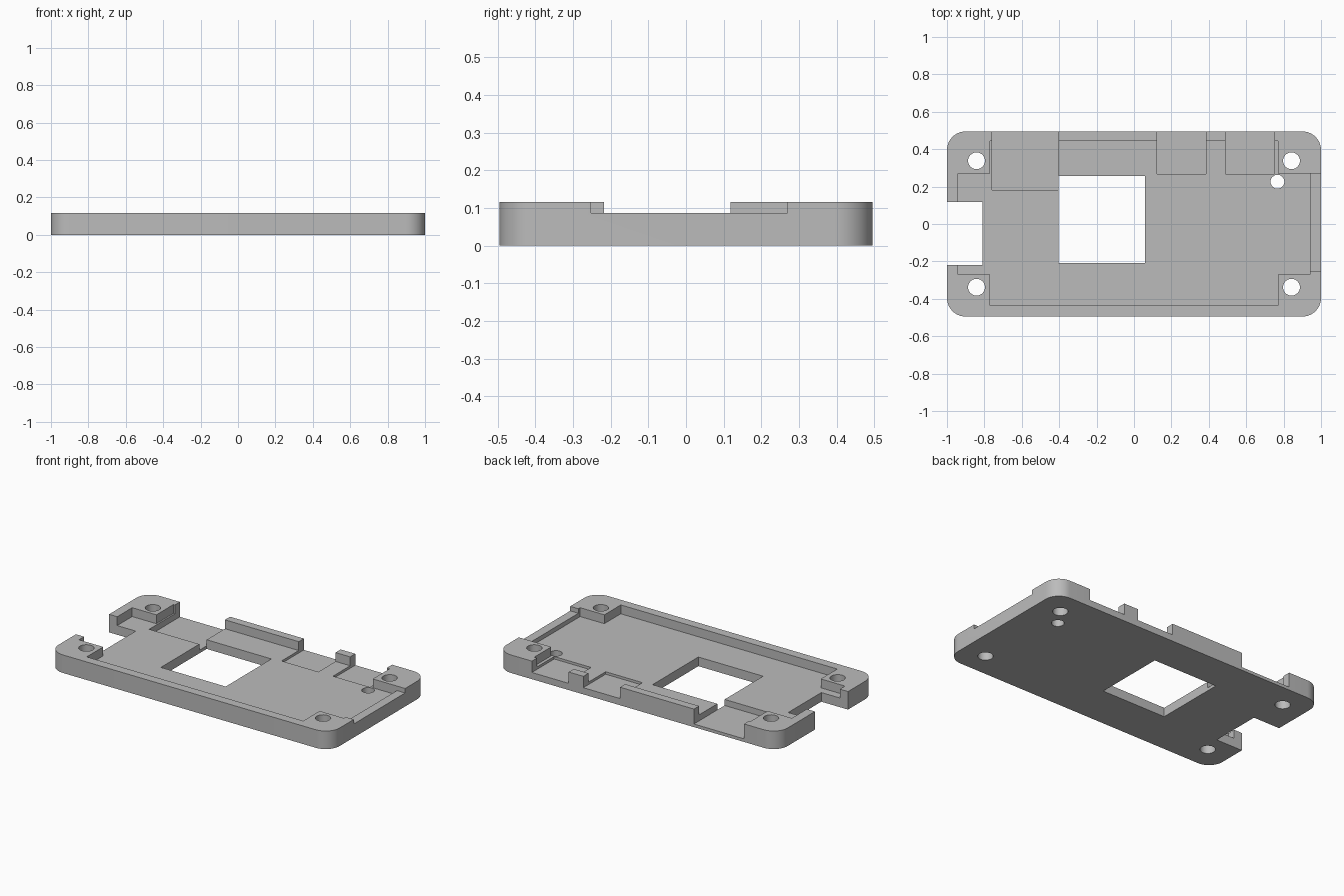
import bpy, bmesh, math

cube = bpy.data.objects.get("Cube")
if cube:
    bpy.data.objects.remove(cube, do_unlink=True)

HEIGHT, RAIL, FLOOR = 0.116, 0.087, 0.059
HALF_Y, CORNER = 0.495, 0.1
ABOVE = 0.2

grey = bpy.data.materials.new("plain_grey")
grey.use_nodes = True
grey.diffuse_color = (0.5, 0.5, 0.5, 1)
grey.node_tree.nodes["Principled BSDF"].inputs["Base Color"].default_value = (0.5, 0.5, 0.5, 1)


def prism(name, outline, z0, z1):
    """Extrude a flat outline from z0 to z1."""
    bm = bmesh.new()
    face = bm.faces.new([bm.verts.new((x, y, z0)) for x, y in outline])
    top = bmesh.ops.extrude_face_region(bm, geom=[face])
    for v in top["geom"]:
        if isinstance(v, bmesh.types.BMVert):
            v.co.z = z1
    bmesh.ops.recalc_face_normals(bm, faces=bm.faces)
    mesh = bpy.data.meshes.new(name)
    bm.to_mesh(mesh)
    bm.free()
    obj = bpy.data.objects.new(name, mesh)
    bpy.context.collection.objects.link(obj)
    mesh.materials.append(grey)
    return obj


def rect(x0, x1, y0, y1):
    return [(x0, y0), (x1, y0), (x1, y1), (x0, y1)]


def arc(cx, cy, r, start, sweep, steps):
    return [(cx + r * math.cos(start + sweep * i / steps),
             cy + r * math.sin(start + sweep * i / steps)) for i in range(steps)]


def cut(outline, z0):
    """Remove everything above z0 inside the outline."""
    cutter = prism("cutter", outline, z0, ABOVE)
    cutter.hide_render = True
    mod = tray.modifiers.new("cut", "BOOLEAN")
    mod.operation = "DIFFERENCE"
    mod.solver = "EXACT"
    mod.object = cutter
    bpy.ops.object.modifier_apply(modifier=mod.name)
    bpy.data.objects.remove(cutter, do_unlink=True)


# Rounded plate
outline = []
for i, (sx, sy) in enumerate([(1, 1), (-1, 1), (-1, -1), (1, -1)]):
    a = i * math.pi / 2
    cx, cy = sx * (1 - CORNER), sy * (HALF_Y - CORNER)
    outline += arc(cx, cy, CORNER, a, math.pi / 2, 12)
    outline.append((cx + CORNER * math.cos(a + math.pi / 2),
                    cy + CORNER * math.sin(a + math.pi / 2)))
tray = prism("tray", outline, 0, HEIGHT)
bpy.context.view_layer.objects.active = tray
tray.select_set(True)

# Cross-shaped pocket that leaves four corner blocks
px, wx, fy, by, iy = 0.77, 0.942, -0.437, 0.443, 0.27
cut([(-px, fy), (px, fy), (px, -iy), (wx, -iy), (wx, iy), (px, iy),
     (px, by), (-px, by), (-px, iy), (-wx, iy), (-wx, -iy), (-px, -iy)], FLOOR)

# Lowered side rail
cut(rect(0.9, 1.1, -0.252, iy), RAIL)

# Connector slots through the back wall
cut(rect(0.122, 0.384, 0.268, 0.6), 0.043)
cut(rect(0.488, 0.75, 0.268, 0.6), 0.043)
cut(rect(-0.76, -0.403, 0.183, 0.6), 0.02)

# Square window and side notch
cut(rect(-0.403, 0.058, -0.208, 0.257), -0.1)
cut(rect(-1.1, -0.81, -0.218, 0.118), -0.1)

# Screw holes and small pin hole
for sx in (-1, 1):
    for sy in (-1, 1):
        cut(arc(sx * 0.842, sy * 0.338, 0.045, 0, math.tau, 32), -0.1)
cut(arc(0.767, 0.226, 0.037, 0, math.tau, 32), -0.1)

bpy.ops.object.shade_smooth_by_angle(angle=math.radians(30))
